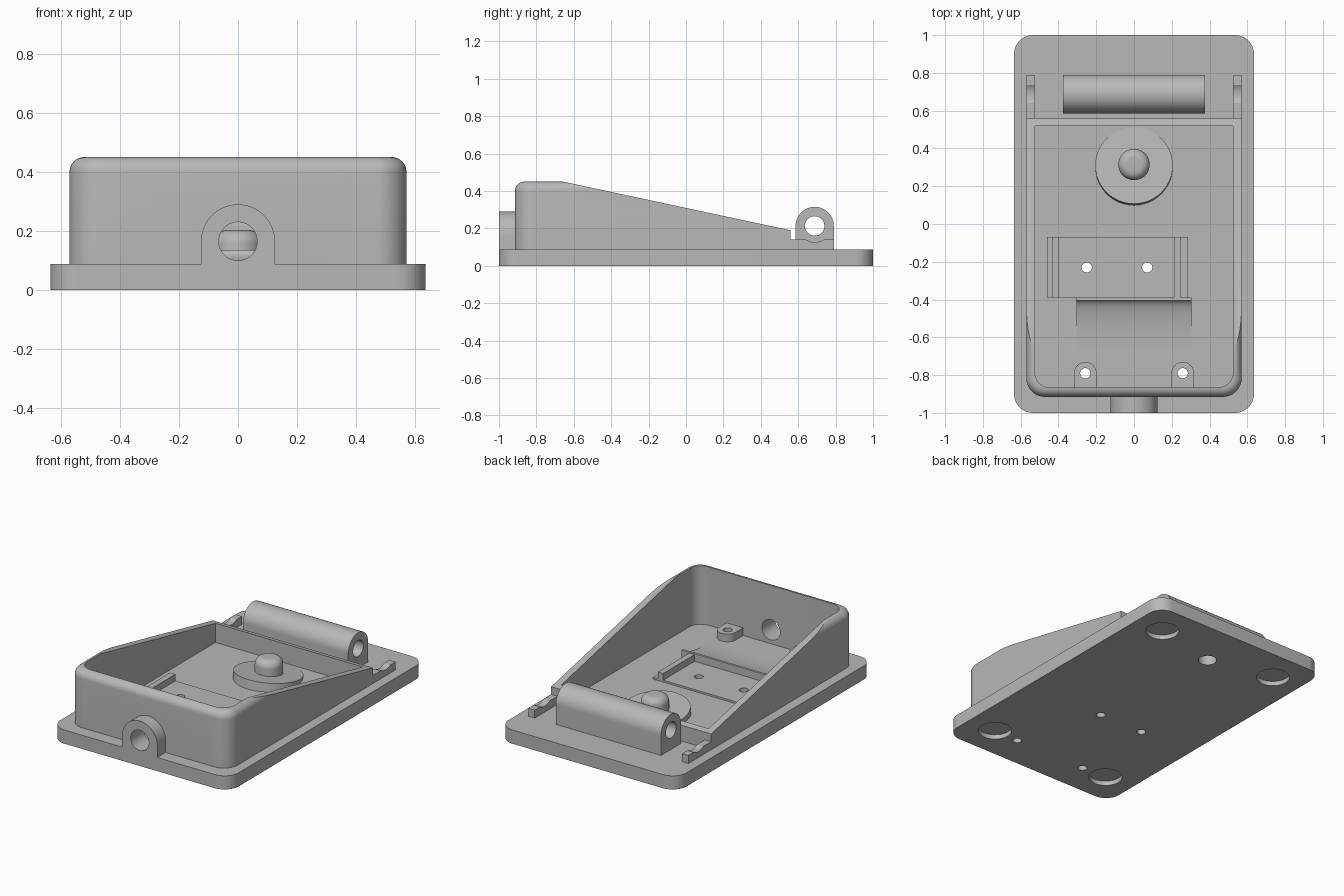
import bpy, bmesh
from math import pi, sin, cos, radians
from mathutils import Vector, Matrix

if "Cube" in bpy.data.objects:
    bpy.data.objects.remove(bpy.data.objects["Cube"], do_unlink=True)

grey = bpy.data.materials.new("plain grey")
grey.use_nodes = True
grey.diffuse_color = (0.48, 0.48, 0.48, 1)
grey.node_tree.nodes["Principled BSDF"].inputs["Base Color"].default_value = grey.diffuse_color

PLATE, FLOOR = 0.088, 0.075
AXES = {"x": lambda u, v, w: (w, u, v),
        "y": lambda u, v, w: (u, w, v),
        "z": lambda u, v, w: (u, v, w)}


def arc(cu, cv, r, start, end, steps=16):
    angles = [radians(start + (end - start) * i / steps) for i in range(steps + 1)]
    return [(cu + r * cos(a), cv + r * sin(a)) for a in angles]


def circle(cu, cv, r):
    return arc(cu, cv, r, 0, 360, 48)[:-1]


def rect(u0, u1, v0, v1):
    return [(u0, v0), (u1, v0), (u1, v1), (u0, v1)]


def rounded(w, v0, v1, r, back=True):
    """Rectangle of half width w, with round corners at v0 and maybe at v1."""
    pts = arc(-w + r, v0 + r, r, 180, 270) + arc(w - r, v0 + r, r, 270, 360)
    if back:
        return pts + arc(w - r, v1 - r, r, 0, 90) + arc(-w + r, v1 - r, r, 90, 180)
    return pts + [(w, v1), (-w, v1)]


def arch(cu, cv, r, base):
    return [(cu - r, base), (cu + r, base)] + arc(cu, cv, r, 0, 180, 32)


def finish(bm, name):
    bmesh.ops.recalc_face_normals(bm, faces=bm.faces)
    mesh = bpy.data.meshes.new(name)
    bm.to_mesh(mesh)
    bm.free()
    mesh.materials.append(grey)
    obj = bpy.data.objects.new(name, mesh)
    bpy.context.collection.objects.link(obj)
    return obj


def prism_mesh(outline, lo, hi, axis):
    bm = bmesh.new()
    face = bm.faces.new([bm.verts.new(AXES[axis](u, v, lo)) for u, v in outline])
    new = bmesh.ops.extrude_face_region(bm, geom=[face])["geom"]
    shift = Vector(AXES[axis](0, 0, hi - lo))
    bmesh.ops.translate(bm, vec=shift, verts=[g for g in new if isinstance(g, bmesh.types.BMVert)])
    bmesh.ops.recalc_face_normals(bm, faces=bm.faces)
    return bm


def prism(name, outline, lo, hi, axis="z"):
    return finish(prism_mesh(outline, lo, hi, axis), name)


def cut(obj, outline, lo, hi, axis="z"):
    cutter = prism("cutter", outline, lo, hi, axis)
    cutter.hide_render = True
    mod = obj.modifiers.new("cut", "BOOLEAN")
    mod.operation, mod.solver, mod.object = "DIFFERENCE", "EXACT", cutter
    bpy.context.view_layer.objects.active = obj
    bpy.ops.object.modifier_apply(modifier=mod.name)
    bpy.data.objects.remove(cutter, do_unlink=True)


parts = []
cavity = rounded(0.525, -0.865, 0.52, 0.08, back=False)

# Base plate with the sunken floor, foot recesses and hinge opening
base = prism("base_plate", rounded(0.635, -1, 1, 0.1), 0, PLATE)
cut(base, cavity, FLOOR, 0.3)
for x in (-0.435, 0.435):
    for y in (-0.785, 0.785):
        cut(base, circle(x, y, 0.1), -0.1, 0.03)
cut(base, circle(0, 0.69, 0.055), -0.1, 0.3)
parts.append(base)

# Housing: rounded block with a soft top rim, sliced by the slope and hollowed
bm = prism_mesh(rounded(0.57, -0.915, 0.558, 0.1, back=False), 0.05, 0.45, "z")
rim = [e for e in bm.edges if all(v.co.z > 0.44 for v in e.verts)]
bmesh.ops.bevel(bm, geom=rim, offset=0.05, segments=8, profile=0.5, affect="EDGES")
sliced = bmesh.ops.bisect_plane(bm, geom=bm.verts[:] + bm.edges[:] + bm.faces[:],
                                plane_co=(0, 0.558, 0.19), plane_no=(0, 0.214, 1),
                                clear_outer=True)
rim = [g for g in sliced["geom_cut"] if isinstance(g, bmesh.types.BMEdge)]
bmesh.ops.holes_fill(bm, edges=rim, sides=0)
housing = finish(bm, "housing")
cut(housing, cavity, -0.1, 0.6)
cut(housing, circle(0, 0.165, 0.065), -1.1, -0.8, "y")
parts.append(housing)

# Cable boss on the front
boss = prism("cable_boss", arch(0, 0.165, 0.125, 0.05), -1, -0.9, "y")
cut(boss, circle(0, 0.165, 0.065), -1.1, -0.8, "y")
parts.append(boss)

# Hinge barrel, open from below into its bore
hinge = prism("hinge_barrel", arch(0.688, 0.213, 0.102, 0.06), -0.375, 0.375, "x")
cut(hinge, circle(0.688, 0.213, 0.052), -0.5, 0.5, "x")
cut(hinge, circle(0, 0.69, 0.055), 0, 0.2)
parts.append(hinge)

# Side rails with a shallow dip in line with the hinge
for side, lo in (("left", 0.525), ("right", -0.57)):
    rail = prism(side + "_rail", rect(0.55, 0.79, 0.05, 0.14), lo, lo + 0.045, "x")
    cut(rail, circle(0.688, 0.215, 0.089), lo - 0.1, lo + 0.2, "x")
    parts.append(rail)

# Tilted spring pad
pad = prism("spring_pad", circle(0, 0, 0.205), -0.06, 0)
pad.data.transform(Matrix.Translation((0, 0.31, 0.104)) @ Matrix.Rotation(radians(-8), 4, "X"))
parts.append(pad)

# Round-topped post
bm = prism_mesh(circle(0, 0.315, 0.083), 0.06, 0.203, "z")
top = [e for e in bm.edges if all(v.co.z > 0.2 for v in e.verts)]
bmesh.ops.bevel(bm, geom=top, offset=0.045, segments=8, profile=0.5, affect="EDGES")
parts.append(finish(bm, "spring_post"))

# Switch tray: low floor and two side bars
tray = prism("tray_floor", rect(-0.46, 0.285, -0.39, -0.07), 0.05, FLOOR + 0.012)
parts.append(tray)
for side, lo in (("right", -0.435), ("left", 0.212)):
    parts.append(prism(side + "_tray_bar", rect(lo, lo + 0.038, -0.39, -0.07), 0.06, 0.13))

# Concave ramp that ends as the front wall of the tray
curve = [(-0.67 + 0.265 * sin(t), FLOOR + 0.06 * (1 - cos(t)))
         for t in [pi / 2 * i / 16 for i in range(17)]]
ramp = prism("tray_ramp", [(-0.67, 0.05)] + curve + [(-0.39, 0.135), (-0.39, 0.05)],
             -0.305, 0.305, "x")
parts.append(ramp)

# Screw holes in the tray
for x in (-0.25, 0.07):
    for obj in (base, tray):
        cut(obj, circle(x, -0.23, 0.027), -0.1, 0.3)

# Screw lugs against the front wall
for side, x in (("left", 0.258), ("right", -0.258)):
    lug = prism(side + "_screw_lug", arch(x, 0.79, 0.06, 0.88), 0.05, 0.125)
    lug.data.clear_geometry()
    bm = prism_mesh([(x - 0.06, -0.88), (x + 0.06, -0.88)] + arc(x, -0.79, 0.06, 0, 180),
                    0.05, 0.125, "z")
    bm.to_mesh(lug.data)
    bm.free()
    lug.data.materials.clear()
    lug.data.materials.append(grey)
    for obj in (base, lug):
        cut(obj, circle(x, -0.79, 0.027), -0.1, 0.3)
    parts.append(lug)

# Smooth the round surfaces and keep the edges crisp
bpy.ops.object.select_all(action="DESELECT")
for obj in parts:
    obj.select_set(True)
bpy.context.view_layer.objects.active = base
bpy.ops.object.shade_smooth_by_angle(angle=radians(25))
